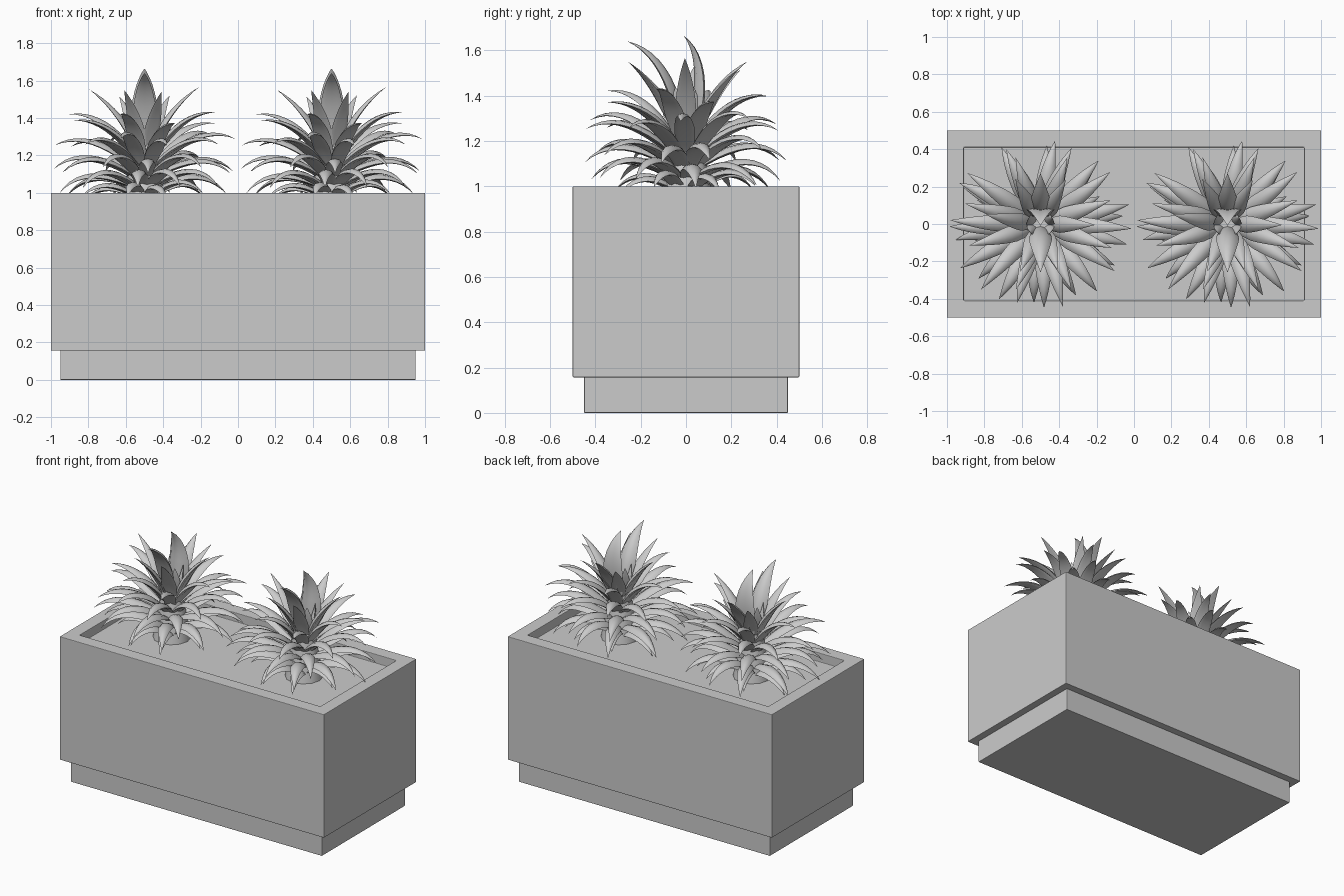
import bpy, bmesh, math, random
from mathutils import Vector

if "Cube" in bpy.data.objects:
    bpy.data.objects.remove(bpy.data.objects["Cube"])

random.seed(11)
grey = bpy.data.materials.new("plain_grey")
grey.diffuse_color = (0.6, 0.6, 0.6, 1)
grey.use_nodes = True
grey.node_tree.nodes["Principled BSDF"].inputs["Base Color"].default_value = grey.diffuse_color


def make_object(name, bm, location=(0, 0, 0)):
    bmesh.ops.recalc_face_normals(bm, faces=bm.faces)
    mesh = bpy.data.meshes.new(name)
    bm.to_mesh(mesh)
    bm.free()
    mesh.materials.append(grey)
    obj = bpy.data.objects.new(name, mesh)
    obj.location = location
    bpy.context.collection.objects.link(obj)
    return obj


def box(sx, sy, z0, z1):
    bm = bmesh.new()
    bmesh.ops.create_cube(bm, size=1)
    for v in bm.verts:
        v.co = (v.co.x * sx, v.co.y * sy, z0 if v.co.z < 0 else z1)
    return bm


def soften(obj):
    bevel = obj.modifiers.new("soft_edges", "BEVEL")
    bevel.width = 0.004
    bevel.segments = 2


# Recessed plinth
soften(make_object("plinth", box(1.9, 0.9, 0, 0.16)))

# Planter body: inset the top face for the rim, then sink it for the soil bed
bm = box(2, 1, 0.157, 1)
top = max(bm.faces, key=lambda f: f.calc_center_median().z)
bmesh.ops.inset_region(bm, faces=[top], thickness=0.09, use_even_offset=True)
bed = bmesh.ops.extrude_face_region(bm, geom=[top])
bmesh.ops.translate(bm, vec=(0, 0, -0.06),
                    verts=[g for g in bed["geom"] if isinstance(g, bmesh.types.BMVert)])
if top.is_valid:
    bm.faces.remove(top)
soften(make_object("planter_box", bm))

# Plump leaf cross-section, in units of the half width
SECTION = [(-1, -0.1), (-0.6, 0.35), (0, 0.5), (0.6, 0.35),
           (1, -0.1), (0.55, -0.2), (0, -0.1), (-0.55, -0.2)]


def leaf(bm, azimuth, start, bend, tip, half_width, sway=0.0, steps=10):
    """Arched, pointed leaf along a curve given by (radius, height) points."""
    out = Vector((math.cos(azimuth), math.sin(azimuth), 0))
    side = Vector((-out.y, out.x, 0))
    up = Vector((0, 0, 1))
    p0, p1, p2 = (out * r + up * z for r, z in (start, bend, tip))
    p2 += side * sway
    rings = []
    for i in range(steps):
        t = i / steps
        centre = p0 * (1 - t) ** 2 + p1 * 2 * t * (1 - t) + p2 * t * t
        tangent = ((p1 - p0) * (1 - t) + (p2 - p1) * t).normalized()
        normal = tangent.cross(side).normalized()
        w = half_width * (0.7 + t if t < 0.3 else 1 - ((t - 0.3) / 0.7) ** 1.5)
        rings.append([bm.verts.new(centre + side * (a * w) + normal * (b * w))
                      for a, b in SECTION])
    n = len(SECTION)
    for a, b in zip(rings, rings[1:]):
        for k in range(n):
            bm.faces.new((a[k], a[(k + 1) % n], b[(k + 1) % n], b[k]))
    end = bm.verts.new(p2)
    for k in range(n):
        bm.faces.new((rings[-1][k], rings[-1][(k + 1) % n], end))
    bm.faces.new(rings[0][::-1])


# Leaf tiers: count, turn, base height, bend point, tip point, half width
TIERS = [
    (6, 0.0, 1.22, (0.13, 1.42), (0.30, 1.54), 0.046),
    (8, 0.5, 1.17, (0.22, 1.41), (0.42, 1.40), 0.046),
    (10, 0.1, 1.12, (0.31, 1.36), (0.50, 1.27), 0.046),
    (11, 0.5, 1.07, (0.34, 1.27), (0.50, 1.13), 0.046),
    (10, 0.2, 1.02, (0.33, 1.17), (0.47, 1.01), 0.046),
    (8, 0.5, 0.97, (0.24, 1.10), (0.37, 0.97), 0.042),
]
bm = bmesh.new()
for count, turn, base, bend, tip, width in TIERS:
    for i in range(count):
        angle = math.tau * (i + turn) / count + random.uniform(-0.1, 0.1)
        reach = random.uniform(0.94, 1.0) * (1 - 0.09 * math.sin(angle) ** 2)
        lift = random.uniform(-0.03, 0.03)
        leaf(bm, angle, (0.04, base), (bend[0] * reach, bend[1] + lift),
             (tip[0] * reach, tip[1] + lift), width, random.uniform(-0.03, 0.03))

# Upright crown leaves
BACK = math.pi / 2
leaf(bm, -BACK, (0.03, 1.25), (0.08, 1.57), (0.26, 1.64), 0.062)
leaf(bm, BACK, (0.04, 1.22), (0.12, 1.55), (-0.01, 1.665), 0.075)
leaf(bm, BACK, (0.05, 1.22), (0.13, 1.45), (0.27, 1.55), 0.055)
for angle in (0.5, math.pi - 0.5, -0.7, math.pi + 0.7):
    leaf(bm, angle, (0.03, 1.2), (0.07, 1.35), (0.07, 1.44), 0.045)

# Stem that the leaves grow from
stem = bmesh.ops.create_cone(bm, cap_ends=True, segments=12, radius1=0.12,
                             radius2=0.06, depth=0.36)
bmesh.ops.translate(bm, verts=stem["verts"], vec=(0, 0, 1.11))
left = make_object("plant_left", bm, (-0.5, 0, 0))
for poly in left.data.polygons:
    poly.use_smooth = True
left.data.set_sharp_from_angle(angle=math.radians(60))

# Matching plant on the other side
right = left.copy()
right.name = "plant_right"
right.location.x = 0.5
bpy.context.collection.objects.link(right)
